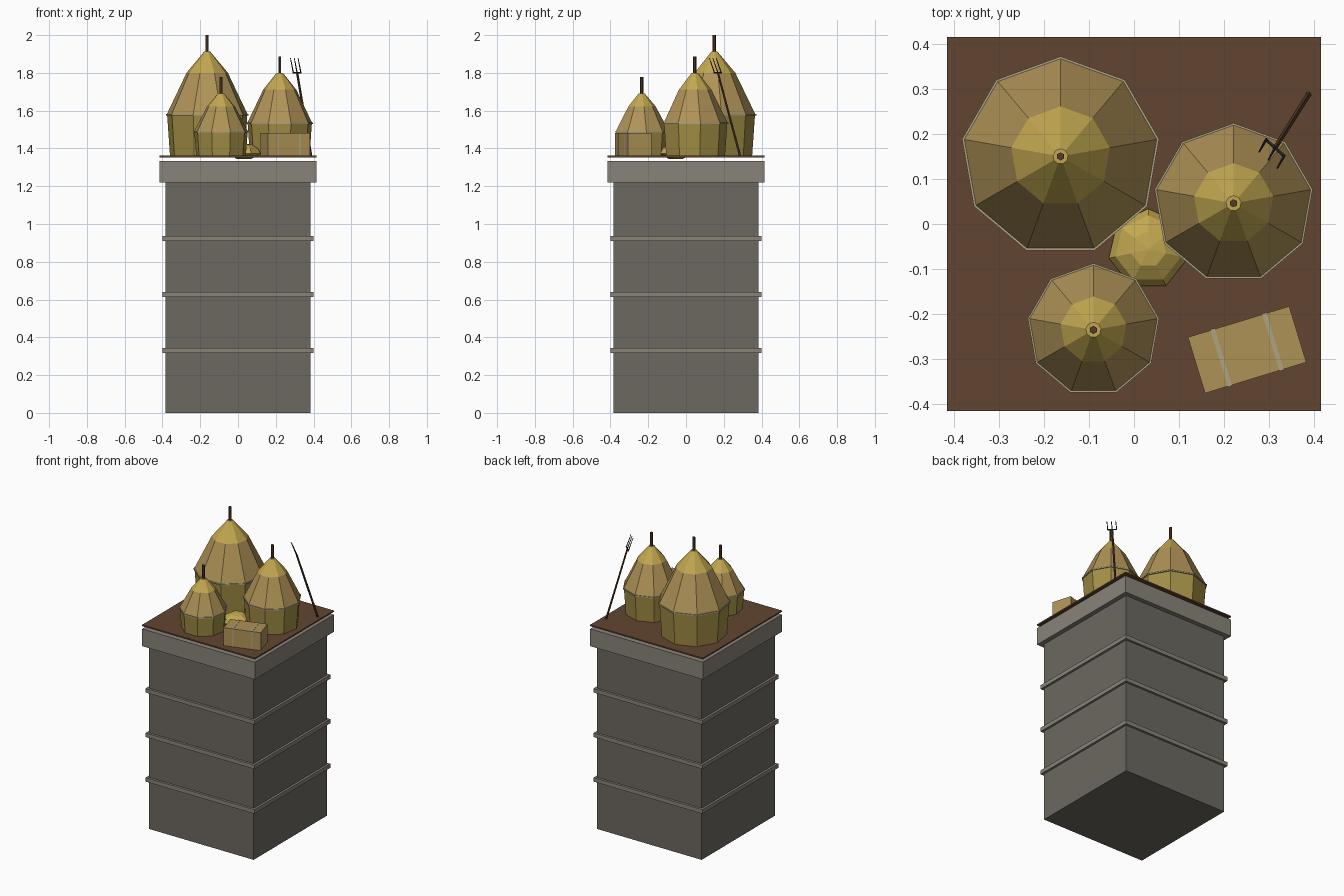
import bpy, bmesh, math
from mathutils import Vector, Matrix

if "Cube" in bpy.data.objects:
    bpy.data.objects.remove(bpy.data.objects["Cube"])


def material(name, rgb):
    m = bpy.data.materials.new(name)
    m.diffuse_color = (*rgb, 1)
    m.use_nodes = True
    m.node_tree.nodes["Principled BSDF"].inputs["Base Color"].default_value = m.diffuse_color
    return m


STONE = material("stone", (0.15, 0.14, 0.12))
TRIM = material("trim", (0.25, 0.23, 0.19))
SOIL = material("soil", (0.12, 0.06, 0.03))
STRAW = material("straw", (0.43, 0.29, 0.095))
GOLD = material("golden_straw", (0.54, 0.39, 0.08))
DARK_STRAW = material("dark_straw", (0.36, 0.27, 0.06))
ROPE = material("rope", (0.42, 0.36, 0.22))
WOOD = material("wood", (0.09, 0.045, 0.02))
IRON = material("iron", (0.03, 0.03, 0.035))


def finish(name, bm, mat):
    bmesh.ops.recalc_face_normals(bm, faces=bm.faces)
    me = bpy.data.meshes.new(name)
    bm.to_mesh(me)
    bm.free()
    me.materials.append(mat)
    ob = bpy.data.objects.new(name, me)
    bpy.context.collection.objects.link(ob)
    return ob


def box(name, centre, size, mat, angle=0):
    bm = bmesh.new()
    bmesh.ops.create_cube(bm, size=1, matrix=Matrix.Diagonal((*size, 1)))
    ob = finish(name, bm, mat)
    ob.location = centre
    ob.rotation_euler.z = angle
    return ob


def lathe(name, profile, sides, centre, mat, closed=False):
    """Faceted solid of revolution with one corner facing +y."""
    bm = bmesh.new()
    rings = []
    for r, z in profile:
        rings.append([bm.verts.new((centre[0] + r * math.cos(a), centre[1] + r * math.sin(a), z))
                      for a in (math.pi / 2 + math.tau * i / sides for i in range(sides))])
    pairs = list(zip(rings, rings[1:]))
    if closed:
        pairs.append((rings[-1], rings[0]))
    for lo, hi in pairs:
        for i in range(sides):
            j = (i + 1) % sides
            bm.faces.new((lo[i], lo[j], hi[j], hi[i]))
    if not closed:
        bm.faces.new(rings[0])
        bm.faces.new(rings[-1])
    return finish(name, bm, mat)


def rod(name, a, b, r1, r2, mat, sides=6):
    a, b = Vector(a), Vector(b)
    d = b - a
    bm = bmesh.new()
    m = Matrix.Translation((a + b) / 2) @ d.to_track_quat('Z', 'Y').to_matrix().to_4x4()
    bmesh.ops.create_cone(bm, cap_ends=True, segments=sides, radius1=r1, radius2=r2,
                          depth=d.length, matrix=m)
    return finish(name, bm, mat)


# Stone tower with string courses, cap and floating earth slab
box("tower", (0, 0, 0.61), (0.77, 0.77, 1.22), STONE)
for i, z in enumerate((0.33, 0.627, 0.923)):
    box(f"stone_band_{i}", (0, 0, z), (0.8, 0.8, 0.027), TRIM)
box("tower_cap", (0, 0, 1.277), (0.83, 0.83, 0.115), TRIM)
box("earth_slab", (0, 0, 1.357), (0.83, 0.83, 0.009), SOIL)


# Nine-sided haystacks: body, roof, crown, eave rope and centre pole
BASE = 1.355


def haystack(name, x, y, r, h):
    c = (x, y)
    eave, knee, top = BASE + 0.4 * h, BASE + 0.8 * h, BASE + h
    lathe(name + "_body", [(r * 0.9, BASE), (r * 0.97, eave)], 9, c, DARK_STRAW)
    lathe(name + "_roof", [(r * 0.985, eave), (r * 0.5, knee)], 9, c, STRAW)
    lathe(name + "_crown", [(r * 0.5, knee), (0.017, top)], 9, c, GOLD)
    lathe(name + "_eave_rope", [(r * 0.96, eave - 0.004), (r, eave - 0.004),
                                (r, eave + 0.004), (r * 0.96, eave + 0.004)], 9, c, ROPE, True)
    rod(name + "_pole", (x, y, knee), (x, y, top + 0.088), 0.009, 0.009, WOOD)


haystack("large_haystack", -0.163, 0.15, 0.222, 0.557)
haystack("medium_haystack", 0.221, 0.046, 0.178, 0.445)
haystack("small_haystack", -0.09, -0.235, 0.148, 0.335)

# Loose heap between the stacks
lathe("loose_heap", [(0.04, 1.345), (0.09, 1.373), (0.075, 1.40), (0.04, 1.421), (0.004, 1.426)],
      7, (0.032, -0.056), GOLD)

# Tied bale
ang = math.radians(17)
bx, by = 0.251, -0.279
box("bale", (bx, by, 1.418), (0.235, 0.13, 0.125), STRAW, ang)
for i, s in enumerate((-0.06, 0.06)):
    box(f"bale_strap_{i}", (bx + s * math.cos(ang), by + s * math.sin(ang), 1.418),
        (0.01, 0.134, 0.129), ROPE, ang)

# Pitchfork leaning on the medium stack
butt = Vector((0.387, 0.287, 1.358))
head = Vector((0.313, 0.169, 1.80))
side = Vector((0.020, -0.018, 0))
tine = Vector((-0.015, -0.027, 0.078))
rod("fork_handle", butt, head, 0.007, 0.006, WOOD)
rod("fork_crossbar", head - side * 1.1, head + side * 1.1, 0.004, 0.004, IRON)
for i, k in enumerate((-1, 0, 1)):
    rod(f"fork_tine_{i}", head + side * k, head + side * k + tine, 0.0035, 0.002, IRON)
